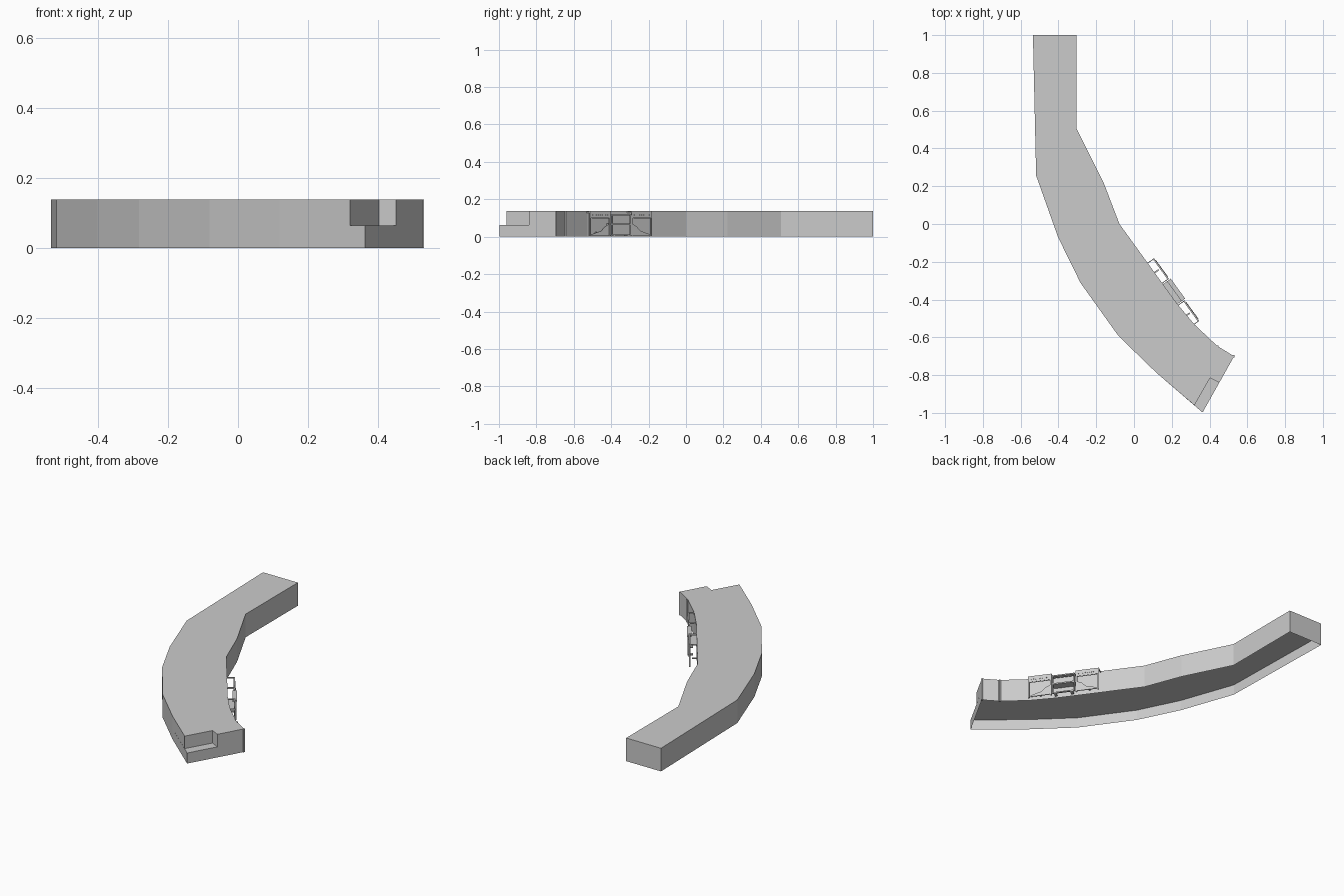
import bpy, bmesh, math
from mathutils import Vector

if "Cube" in bpy.data.objects:
    bpy.data.objects.remove(bpy.data.objects["Cube"])

mat = bpy.data.materials.new("plain_grey")
mat.diffuse_color = (0.6, 0.6, 0.6, 1)
mat.use_nodes = True
mat.node_tree.nodes["Principled BSDF"].inputs["Base Color"].default_value = mat.diffuse_color


def make(name, bm):
    me = bpy.data.meshes.new(name)
    bm.to_mesh(me)
    bm.free()
    me.materials.append(mat)
    ob = bpy.data.objects.new(name, me)
    bpy.context.collection.objects.link(ob)
    return ob


def layer(name, outline, z0, z1):
    """Outline walls with a cap at z1 and no floor (outline runs clockwise from above)."""
    bm = bmesh.new()
    lo = [bm.verts.new((x, y, z0)) for x, y in outline]
    hi = [bm.verts.new((x, y, z1)) for x, y in outline]
    n = len(outline)
    for i in range(n):
        j = (i + 1) % n
        bm.faces.new((lo[j], lo[i], hi[i], hi[j]))
    bm.faces.new(hi[::-1])
    return make(name, bm)


# Curved body: open skirt below, solid-looking deck above with a notch at the end
H, MID = 0.138, 0.063
inner = [(-0.535, 1.0), (-0.305, 1.0), (-0.305, 0.508), (-0.162, 0.222), (-0.077, 0.0),
         (0.225, -0.418), (0.318, -0.53), (0.44, -0.645), (0.53, -0.70)]
outer = [(0.119, -0.788), (-0.082, -0.593), (-0.283, -0.312), (-0.402, -0.07), (-0.518, 0.256)]
layer("lower_skirt", inner + [(0.363, -0.998)] + outer, 0, MID)
layer("upper_deck", inner + [(0.452, -0.84), (0.403, -0.815), (0.32, -0.96)] + outer, MID, H)

# Frontage coordinates: u along the wall, w outwards, z up
P0 = Vector((0.103, -0.183, 0))
D = Vector((0.585, -0.811, 0)).normalized()
N = Vector((-D.y, D.x, 0))
L = 0.41


def prism(bm, pts, w0, w1):
    """Extrude a (u, z) profile between two depths."""
    a = [bm.verts.new(P0 + D * u + N * w0 + Vector((0, 0, z))) for u, z in pts]
    b = [bm.verts.new(P0 + D * u + N * w1 + Vector((0, 0, z))) for u, z in pts]
    n = len(pts)
    fs = [bm.faces.new(a), bm.faces.new(b[::-1])]
    for i in range(n):
        j = (i + 1) % n
        fs.append(bm.faces.new((a[j], a[i], b[i], b[j])))
    bmesh.ops.recalc_face_normals(bm, faces=fs)


def box(bm, u0, u1, w0, w1, z0, z1):
    prism(bm, [(u0, z0), (u1, z0), (u1, z1), (u0, z1)], w0, w1)


# Two mirrored side screens with studs, ramps and wall ties
for side, flip in (("right", False), ("left", True)):
    def m(u):
        return L - u if flip else u

    bm = bmesh.new()
    box(bm, m(0), m(0.135), -0.004, 0.004, 0.1, 0.137)
    for u in (0, 0.127):
        box(bm, m(u), m(u + 0.008), -0.004, 0.004, 0, 0.1)
    box(bm, m(0.012), m(0.123), 0.004, 0.006, 0.094, 0.098)
    make(side + "_screen", bm)

    bm = bmesh.new()
    for i in range(9):
        u = 0.018 + i * 0.0125
        box(bm, m(u - 0.002), m(u + 0.002), 0.004, 0.007, 0.113, 0.118)
    make(side + "_studs", bm)

    bm = bmesh.new()
    prism(bm, [(m(u), z) for u, z in
               ((0.012, 0.006), (0.128, 0.006), (0.128, 0.068), (0.1, 0.054),
                (0.075, 0.03), (0.05, 0.024), (0.012, 0.012))], -0.003, 0.002)
    make(side + "_ramp_panel", bm)

    bm = bmesh.new()
    for u in (0.0, 0.131):
        box(bm, m(u), m(u + 0.004), -0.04, -0.004, 0.128, 0.136)
    box(bm, m(0.06), m(0.068), -0.038, -0.012, 0.02, 0.026)
    make(side + "_wall_ties", bm)

# Central bay: canopy, platform, posts and feet
bm = bmesh.new()
box(bm, 0.14, 0.27, -0.012, 0.012, 0.113, 0.12)
box(bm, 0.14, 0.27, -0.04, 0.01, 0.062, 0.07)
for u in (0.14, 0.264):
    box(bm, u, u + 0.006, 0.0, 0.01, 0.006, 0.113)
box(bm, 0.14, 0.27, 0.0, 0.01, 0.006, 0.012)
make("central_bay", bm)
bm = bmesh.new()
for u in (0.15, 0.245):
    box(bm, u, u + 0.015, -0.02, 0.01, 0, 0.006)
make("bay_feet", bm)

# Slim posts on the inner wall near the notched end
for i, (x, y) in enumerate(((0.443, -0.648), (0.527, -0.7))):
    bm = bmesh.new()
    r = bmesh.ops.create_cube(bm, size=1)
    for v in r["verts"]:
        v.co = (x + v.co.x * 0.01, y + v.co.y * 0.012, (v.co.z + 0.5) * H)
    make("wall_post_%d" % (i + 1), bm)
